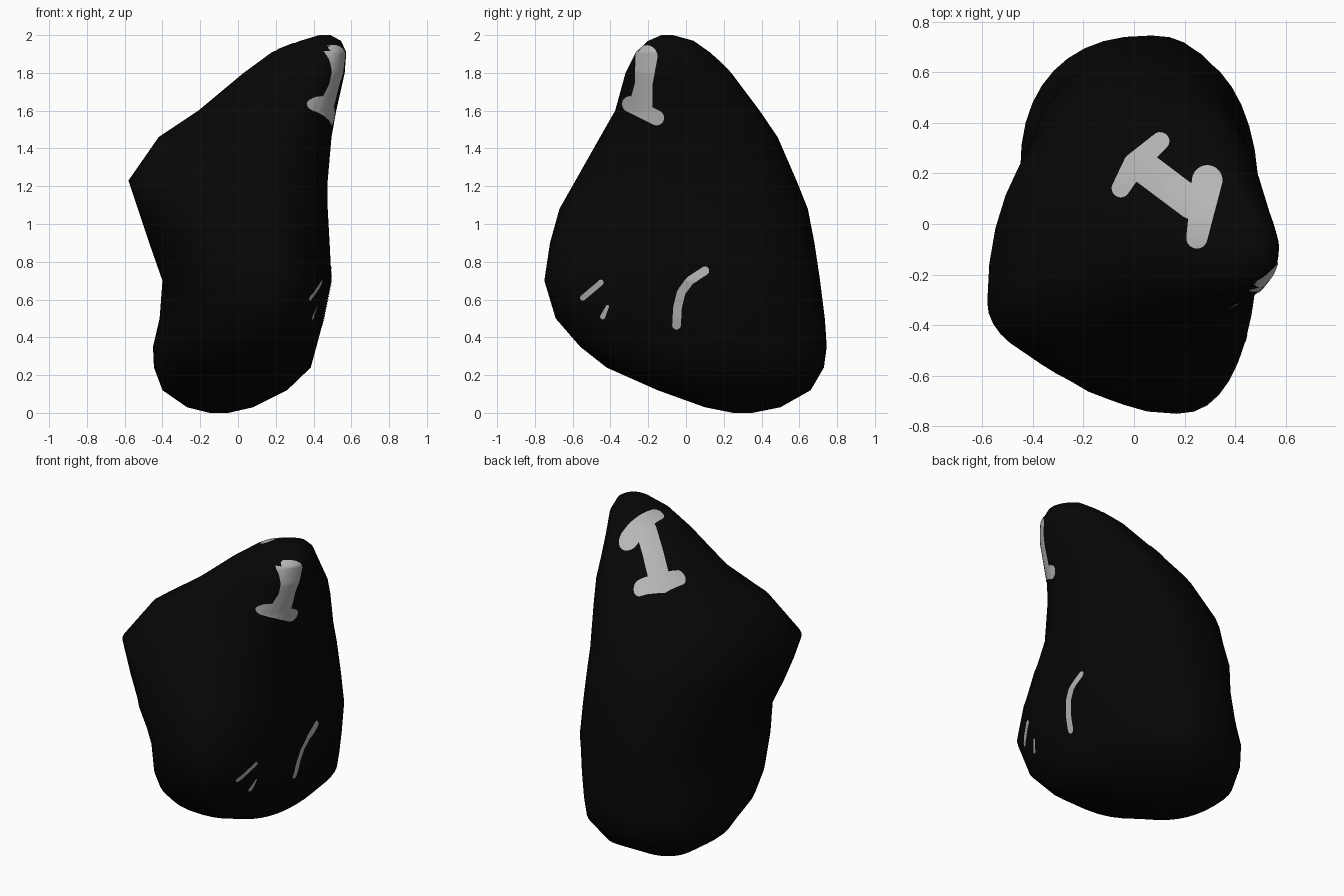
import bpy, bmesh, math
from mathutils import Vector
from mathutils.bvhtree import BVHTree

if "Cube" in bpy.data.objects:
    bpy.data.objects.remove(bpy.data.objects["Cube"])


def material(name, grey):
    m = bpy.data.materials.new(name)
    m.diffuse_color = (grey, grey, grey, 1)
    m.use_nodes = True
    m.node_tree.nodes["Principled BSDF"].inputs["Base Color"].default_value = m.diffuse_color
    return m


black = material("near black", 0.002)
pale = material("pale grey", 0.47)


def finish(bm, name, mat):
    mesh = bpy.data.meshes.new(name)
    for f in bm.faces:
        f.smooth = True
    bm.to_mesh(mesh)
    mesh.materials.append(mat)
    ob = bpy.data.objects.new(name, mesh)
    bpy.context.collection.objects.link(ob)


# Body levels: z, left x, right x, front y, back y, y of left point, x of front point
LEVELS = [
    (0, -.15, -.05, .25, .35, .3, -.1),
    (.03, -.27, .08, .1, .5, .3, -.07),
    (.12, -.4, .26, -.15, .66, .27, 0),
    (.24, -.445, .385, -.42, .73, .22, .03),
    (.35, -.45, .415, -.56, .745, .2, .08),
    (.5, -.415, .455, -.69, .735, .15, .13),
    (.7, -.4, .495, -.75, .71, .1, .17),
    (.9, -.47, .485, -.72, .68, -.1, .12),
    (1.08, -.53, .475, -.67, .645, -.27, .02),
    (1.23, -.58, .475, -.585, .585, -.31, -.1),
    (1.46, -.42, .495, -.455, .485, -.25, .02),
    (1.6, -.21, .52, -.375, .39, -.12, .17),
    (1.8, .03, .565, -.32, .24, -.08, .33),
    (1.91, .18, .573, -.265, .125, -.08, .42),
    (1.97, .33, .545, -.2, .04, -.09, .45),
    (2, .43, .49, -.13, -.07, -.1, .46),
]
SIDES = 40


def section(z, xl, xr, yf, yb, yl, xf):
    """Closed loop of four quarter curves through the extreme points."""
    high = max(0, z - 1)
    yr = max(.3 - .6 * z, .05 - .15 * high)
    xb = min(.07, z - .1) + .39 * high ** 1.5
    pts = []
    for i in range(SIDES):
        a = math.tau * i / SIDES
        c, s = math.cos(a), math.sin(a)
        power = .85 if z < 1 else 1
        if c > 0:  # right side is fuller, except behind the tip
            power = 1.25 if z > 1.7 and s > 0 else .85
        elif z > 1 and s > 0:
            power = .95
        cx, ex = (xb if s >= 0 else xf), (xr if c >= 0 else xl)
        cy, ey = (yr if c >= 0 else yl), (yb if s >= 0 else yf)
        pts.append((cx + (ex - cx) * abs(c) ** power,
                    cy + (ey - cy) * abs(s) ** power, z))
    return pts


# Main lump
body = bmesh.new()
rings = [[body.verts.new(p) for p in section(*lv)] for lv in LEVELS]
for lo, hi in zip(rings, rings[1:]):
    for i in range(SIDES):
        j = (i + 1) % SIDES
        body.faces.new((lo[i], lo[j], hi[j], hi[i]))
body.faces.new(rings[0][::-1])
body.faces.new(rings[-1])
bmesh.ops.triangulate(body, faces=body.faces[:])
body.normal_update()
tree = BVHTree.FromBMesh(body)
finish(body, "body", black)

UP, RIGHT = Vector((0, 0, 1)), Vector((1, 0, 0))


def stroke(bm, view, r0, r1, *path, lift=0.004, steps=40, cross=10):
    """Round-ended stroke drawn in a view plane and laid onto the body."""
    pts = [Vector(p) for p in path]
    cum = [0]
    for a, b in zip(pts, pts[1:]):
        cum.append(cum[-1] + (b - a).length)
    total = cum[-1]
    grid = []
    for i in range(steps + 1):
        d = (total + r0 + r1) * (1 - math.cos(math.pi * i / steps)) / 2 - r0
        k = 0
        while k < len(pts) - 2 and d > cum[k + 1]:
            k += 1
        t = (pts[k + 1] - pts[k]).normalized()
        p = pts[k] + t * (d - cum[k])
        if d < 0:
            w = math.sqrt(max(r0 * r0 - d * d, 0))
        elif d > total:
            w = math.sqrt(max(r1 * r1 - (d - total) ** 2, 0))
        else:
            w = r0 + (r1 - r0) * d / total
        row = []
        for k in range(cross + 1):
            q = p + Vector((-t.y, t.x)) * max(w, 1e-4) * (2 * k / cross - 1)
            start = Vector((q.x, q.y, 5)) if view == UP else Vector((5, q.x, q.y))
            hit = tree.ray_cast(start, -view)
            row.append(bm.verts.new(hit[0] + hit[1] * lift) if hit[0] else None)
        grid.append(row)
    for a, b in zip(grid, grid[1:]):
        for k in range(cross):
            quad = (a[k], a[k + 1], b[k + 1], b[k])
            if None not in quad:
                f = bm.faces.new(quad)
                f.normal_update()
                if f.normal.dot(view) < 0:
                    f.normal_flip()


# Bone-shaped patch on the upper slope: shaft and two cross ends
bm = bmesh.new()
stroke(bm, UP, .062, .062, (.05, .215), (.23, .08))
stroke(bm, UP, .036, .045, (-.05, .14), (.005, .235))
stroke(bm, UP, .045, .036, (.005, .235), (.105, .325))
stroke(bm, UP, .06, .042, (.29, .17), (.25, -.055))
finish(bm, "upper_bone_patch", pale)

# Bone-shaped patch near the top of the right side
bm = bmesh.new()
stroke(bm, RIGHT, .058, .046, (-.208, 1.887), (-.222, 1.74))
stroke(bm, RIGHT, .046, .06, (-.222, 1.74), (-.235, 1.64))
stroke(bm, RIGHT, .042, .04, (-.295, 1.635), (-.155, 1.563))
finish(bm, "side_bone_patch", pale)

# Thin marks low on the right side
bm = bmesh.new()
stroke(bm, RIGHT, .023, .023, (-.05, .465), (-.045, .56), (-.025, .64), (.02, .7), (.1, .752))
finish(bm, "curved_mark", pale)
bm = bmesh.new()
stroke(bm, RIGHT, .015, .015, (-.545, .61), (-.45, .69), lift=.002)
stroke(bm, RIGHT, .014, .008, (-.44, .51), (-.415, .565), lift=.002)
finish(bm, "front_marks", pale)
